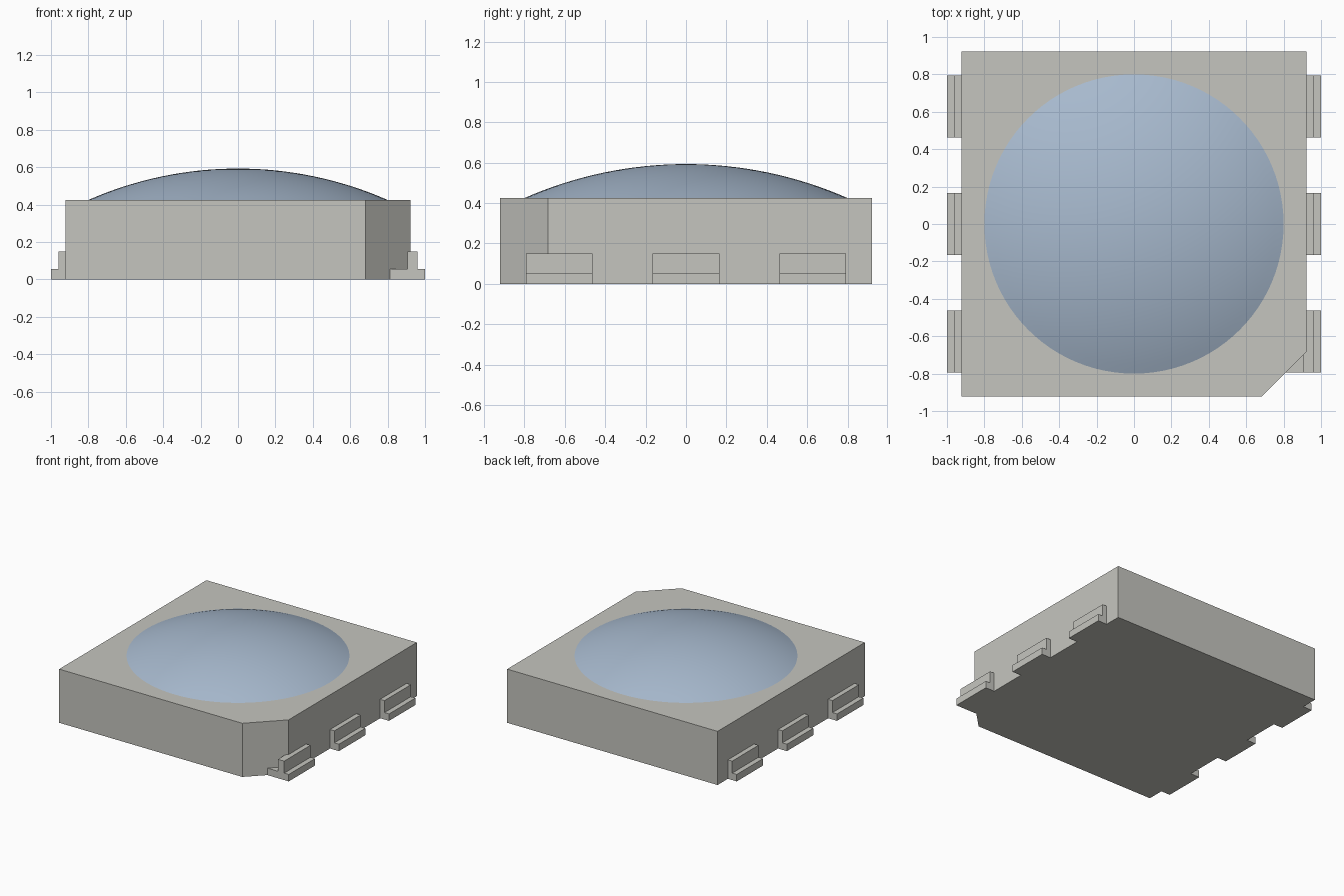
import bpy, bmesh, math
from mathutils import Vector

cube = bpy.data.objects.get("Cube")
if cube:
    bpy.data.objects.remove(cube, do_unlink=True)


def material(name, rgb):
    m = bpy.data.materials.new(name)
    m.use_nodes = True
    m.diffuse_color = (*rgb, 1)
    m.node_tree.nodes["Principled BSDF"].inputs["Base Color"].default_value = (*rgb, 1)
    return m


GREY = material("warm light grey", (0.56, 0.56, 0.52))
BLUE = material("pale lens blue", (0.39, 0.49, 0.62))


def finish(name, bm, mat):
    bmesh.ops.recalc_face_normals(bm, faces=bm.faces)
    mesh = bpy.data.meshes.new(name)
    bm.to_mesh(mesh)
    bm.free()
    mesh.materials.append(mat)
    obj = bpy.data.objects.new(name, mesh)
    bpy.context.collection.objects.link(obj)
    return obj


def prism(name, outline, depth, mat):
    """Extrude a closed outline of 3D points along the depth vector."""
    bm = bmesh.new()
    face = bm.faces.new([bm.verts.new(p) for p in outline])
    ext = bmesh.ops.extrude_face_region(bm, geom=[face], use_keep_orig=True)
    moved = [g for g in ext["geom"] if isinstance(g, bmesh.types.BMVert)]
    bmesh.ops.translate(bm, verts=moved, vec=Vector(depth))
    return finish(name, bm, mat)


# Package body: square block with one chamfered corner
HALF, CUT, TOP = 0.922, 0.683, 0.425
prism("package_body",
      [(-HALF, -HALF, 0), (CUT, -HALF, 0), (HALF, -CUT, 0), (HALF, HALF, 0), (-HALF, HALF, 0)],
      (0, 0, TOP), GREY)

# Lens: shallow spherical cap, its rim sunk slightly into the body
RIM, RISE = 0.80, 0.168
radius = (RIM ** 2 + RISE ** 2) / (2 * RISE)
sweep = math.asin(RIM / radius)
STEPS = 16
profile = [(0, TOP - 0.03), (RIM, TOP - 0.03)]
for i in range(STEPS + 1):
    a = sweep * (1 - i / STEPS)
    profile.append((radius * math.sin(a), TOP + RISE - radius * (1 - math.cos(a))))
bm = bmesh.new()
verts = [bm.verts.new((r, 0, z)) for r, z in profile]
edges = [bm.edges.new(pair) for pair in zip(verts, verts[1:])]
bmesh.ops.spin(bm, geom=verts + edges, cent=(0, 0, 0), axis=(0, 0, 1),
               angle=math.tau, steps=96, use_duplicate=False)
bmesh.ops.remove_doubles(bm, verts=bm.verts, dist=1e-4)
lens = finish("domed_lens", bm, BLUE)
bpy.ops.object.select_all(action='DESELECT')
lens.select_set(True)
bpy.context.view_layer.objects.active = lens
bpy.ops.object.shade_smooth_by_angle(angle=math.radians(30))

# Terminals: stepped profile (foot plus upright), three per side
WIDTH = 0.33
STEP = [(0.78, 0), (1.0, 0), (1.0, 0.055), (0.96, 0.055), (0.96, 0.15),
        (0.905, 0.15), (0.905, 0.055), (0.78, 0.055)]
for side, label in ((1, "left"), (-1, "right")):
    for y, place in ((-0.628, "front"), (0, "middle"), (0.628, "back")):
        prism(f"{label}_{place}_terminal",
              [(side * x, y - WIDTH / 2, z) for x, z in STEP], (0, WIDTH, 0), GREY)
